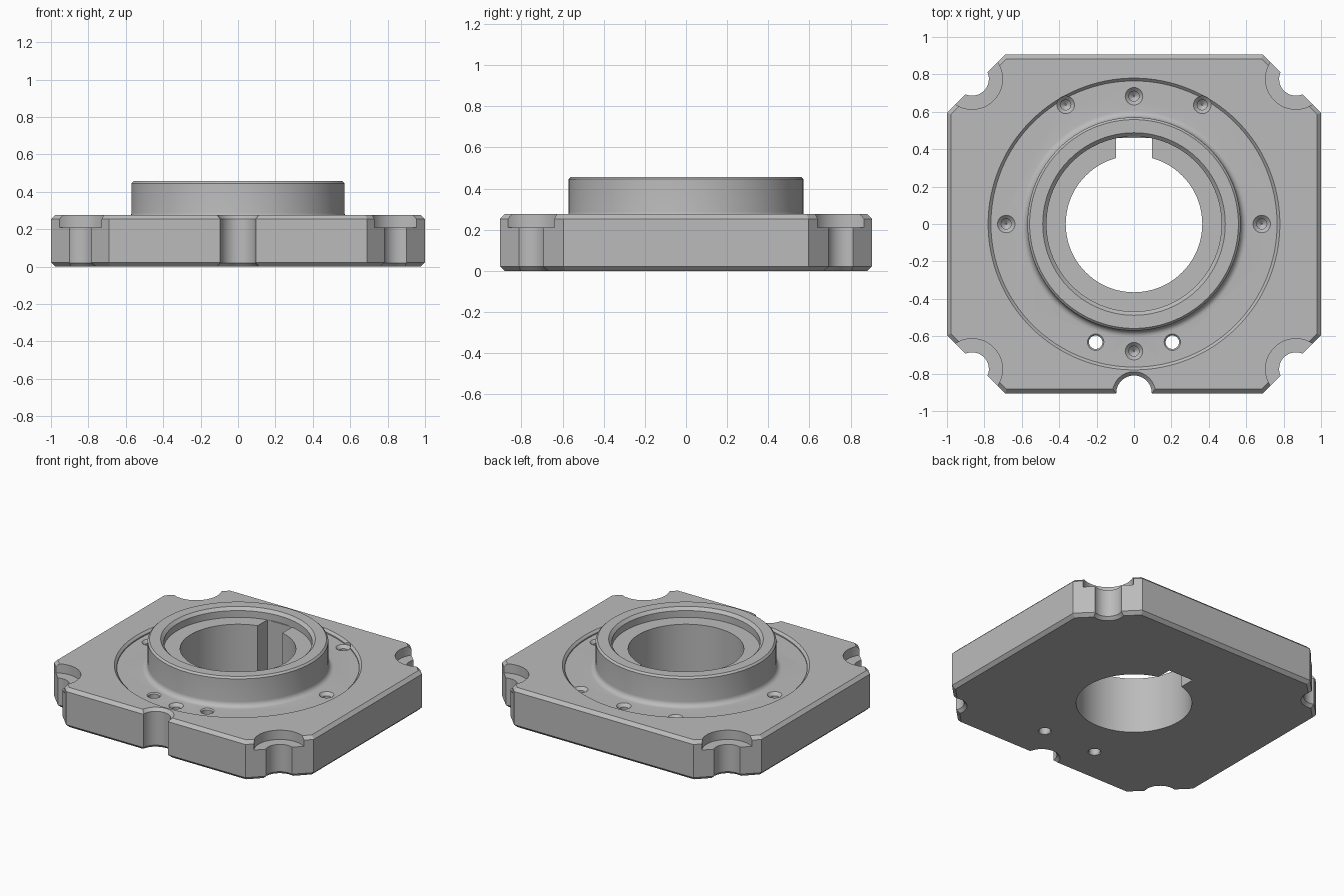
import bpy, bmesh, math
from mathutils import Matrix

if "Cube" in bpy.data.objects:
    bpy.data.objects.remove(bpy.data.objects["Cube"], do_unlink=True)

TOP, FLOOR, RIM, SHELF = 0.275, 0.252, 0.457, 0.39

steel = bpy.data.materials.new("plain grey metal")
steel.use_nodes = True
grey = (0.5, 0.5, 0.5, 1)
steel.diffuse_color = grey
steel.node_tree.nodes["Principled BSDF"].inputs["Base Color"].default_value = grey


def add_object(name, bm):
    bmesh.ops.recalc_face_normals(bm, faces=bm.faces)
    mesh = bpy.data.meshes.new(name)
    bm.to_mesh(mesh)
    bm.free()
    mesh.materials.append(steel)
    obj = bpy.data.objects.new(name, mesh)
    bpy.context.collection.objects.link(obj)
    return obj


def stack(name, rings):
    """Solid skinned through rings of equal point count, capped at both ends."""
    bm = bmesh.new()
    loops = [[bm.verts.new(p) for p in ring] for ring in rings]
    n = len(loops[0])
    for low, high in zip(loops, loops[1:]):
        for i in range(n):
            j = (i + 1) % n
            bm.faces.new((low[i], low[j], high[j], high[i]))
    bm.faces.new(loops[0][::-1])
    bm.faces.new(loops[-1])
    return add_object(name, bm)


def turned(name, profile, x=0, y=0, sides=32):
    """Turned solid from (radius, height) pairs."""
    angles = [math.tau * i / sides for i in range(sides)]
    return stack(name, [[(x + r * math.cos(a), y + r * math.sin(a), z)
                         for a in angles] for r, z in profile])


def block(name, size, centre):
    bm = bmesh.new()
    bmesh.ops.create_cube(bm, size=1, matrix=Matrix.Translation(centre)
                          @ Matrix.Diagonal((*size, 1)))
    return add_object(name, bm)


def combine(base, tool, operation="DIFFERENCE"):
    mod = base.modifiers.new(tool.name, "BOOLEAN")
    mod.operation, mod.solver, mod.object = operation, "EXACT", tool
    bpy.context.view_layer.objects.active = base
    bpy.ops.object.modifier_apply(modifier=mod.name)
    bpy.data.objects.remove(tool, do_unlink=True)


def plate_outline(inset, z):
    """Rectangle with clipped corners, pulled in evenly on every side."""
    w, d, clip = 1 - inset, 0.905 - inset, 1.595 - inset * math.sqrt(2)
    quarter = [(w, clip - w), (clip - d, d)]
    pts = []
    for sx, sy in ((1, 1), (-1, 1), (-1, -1), (1, -1)):
        part = quarter if sx * sy > 0 else quarter[::-1]
        pts += [(sx * x, sy * y, z) for x, y in part]
    return pts


# Flange plate with chamfered edges
plate = stack("flange_plate", [plate_outline(0.022, 0), plate_outline(0, 0.022),
                               plate_outline(0, TOP - 0.022), plate_outline(0.022, TOP)])

# Shallow round recess with a chamfered lip
combine(plate, turned("recess", [(0.765, FLOOR), (0.765, TOP - 0.015),
                                 (0.78, TOP), (0.8, TOP + 0.02)], sides=128))

# Raised collar with a filleted foot
foot = [(0.57 + 0.035 * (1 - math.sin(a)), FLOOR + 0.035 * (1 - math.cos(a)))
        for a in (math.radians(15 * i) for i in range(7))]
collar = [(0.605, 0.1)] + foot + [(0.57, RIM - 0.012), (0.558, RIM)]
combine(plate, turned("collar", collar, sides=128), "UNION")

# Central bore, stepped seat and keyway
combine(plate, turned("bore", [(0.365, -0.1), (0.365, SHELF), (0.468, SHELF),
                               (0.468, RIM - 0.02), (0.488, RIM), (0.5, RIM + 0.012)],
                      sides=128))
combine(plate, block("keyway", (0.19, 0.36, 0.52), (0, 0.28, 0.15)))

# Counterbored bolt notches on the clipped corners
for sx in (-1, 1):
    for sy in (-1, 1):
        combine(plate, turned("bolt_notch", [(0.13, -0.02), (0.09, 0.02), (0.09, 0.21),
                                             (0.163, 0.21), (0.163, 0.4)],
                              sx * 0.866, sy * 0.776, 48))

# Half-round notch in the front edge
combine(plate, turned("front_notch", [(0.135, -0.02), (0.095, 0.02), (0.095, TOP - 0.02),
                                      (0.135, TOP + 0.02)], 0, -0.905, 48))

# Countersunk blind holes around the recess
for x, y in ((0, 0.683), (0.365, 0.637), (-0.365, 0.637), (0.683, 0), (-0.683, 0), (0, -0.68)):
    combine(plate, turned("screw_hole", [(0.004, 0.1), (0.027, 0.12), (0.027, FLOOR - 0.02),
                                         (0.047, FLOOR), (0.047, TOP + 0.02)], x, y, 24))

# Through holes beside the front notch
for x in (-0.205, 0.205):
    combine(plate, turned("through_hole", [(0.055, -0.02), (0.036, 0.008),
                                           (0.036, FLOOR - 0.008), (0.055, FLOOR + 0.011)],
                          x, -0.632, 24))

# Smooth the turned surfaces, keep machined edges crisp
bpy.ops.object.select_all(action="DESELECT")
plate.select_set(True)
bpy.context.view_layer.objects.active = plate
bpy.ops.object.shade_smooth_by_angle(angle=math.radians(25))
